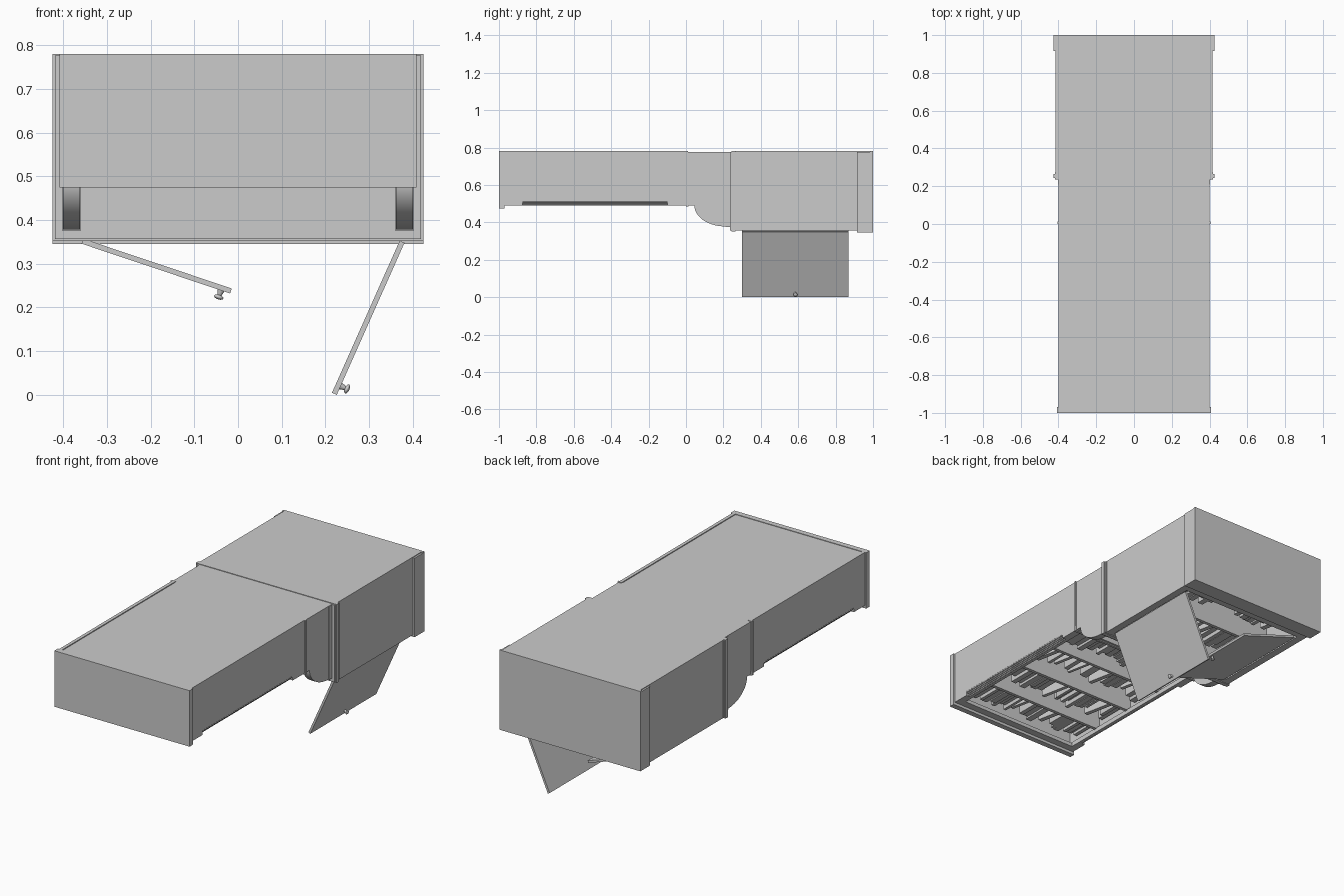
import bpy, bmesh, math, random
from mathutils import Vector, Matrix

if "Cube" in bpy.data.objects:
    bpy.data.objects.remove(bpy.data.objects["Cube"])
random.seed(4)

grey = bpy.data.materials.new("plain_grey")
grey.use_nodes = True
grey.diffuse_color = (0.6, 0.6, 0.6, 1)
grey.node_tree.nodes["Principled BSDF"].inputs["Base Color"].default_value = (0.6, 0.6, 0.6, 1)


def finish(name, bm):
    bmesh.ops.recalc_face_normals(bm, faces=bm.faces)
    mesh = bpy.data.meshes.new(name)
    bm.to_mesh(mesh)
    bm.free()
    mesh.materials.append(grey)
    obj = bpy.data.objects.new(name, mesh)
    bpy.context.collection.objects.link(obj)
    return obj


def add_box(bm, x, y, z, turn=0.0):
    """Box from three (low, high) ranges, optionally leaned about z."""
    size = [b - a for a, b in (x, y, z)]
    mid = [(a + b) / 2 for a, b in (x, y, z)]
    m = Matrix.Translation(mid) @ Matrix.Rotation(turn, 4, 'Z') @ Matrix.Diagonal((*size, 1))
    bmesh.ops.create_cube(bm, size=1, matrix=m)


def box(name, x, y, z):
    bm = bmesh.new()
    add_box(bm, x, y, z)
    return finish(name, bm)


def prism(name, points, start, step):
    """Extrude a closed outline of 3D points by a vector."""
    bm = bmesh.new()
    face = bm.faces.new([bm.verts.new(Vector(p) + Vector(start)) for p in points])
    new = bmesh.ops.extrude_face_region(bm, geom=[face])["geom"]
    bmesh.ops.translate(bm, vec=step, verts=[v for v in new if isinstance(v, bmesh.types.BMVert)])
    return finish(name, bm)


def span(s, a, b):
    return tuple(sorted((s * a, s * b)))


def smooth(obj):
    bpy.ops.object.select_all(action='DESELECT')
    obj.select_set(True)
    bpy.context.view_layer.objects.active = obj
    bpy.ops.object.shade_smooth_by_angle(angle=math.radians(40))


def book_row(name, x0, x1, base, height, z_front, z_back):
    """Books standing on a shelf, reaching toward -y."""
    bm = bmesh.new()
    x = x0
    while x < x1 - 0.05:
        w = random.uniform(0.015, 0.036)
        h = height * random.uniform(0.68, 0.92)
        z = z_front + random.uniform(0, 0.025)
        if random.random() < 0.1:
            x += 0.03
            add_box(bm, (x, x + w), (base - h, base - 0.008), (z, z_back), 0.2)
            x += 0.03
        else:
            add_box(bm, (x, x + w), (base - h, base), (z, z_back))
        x += w + 0.002
    finish(name, bm)


# Upper bookcase shell
box("upper_back_panel", (-0.38, 0.38), (-0.99, 0.24), (0.762, 0.777))
box("crown_board", (-0.4, 0.4), (-1, -0.97), (0.485, 0.78))
box("crown_front_rail", (-0.408, 0.408), (-1, -0.97), (0.475, 0.52))
box("top_rail", (-0.37, 0.37), (-0.97, -0.93), (0.49, 0.51))
box("upper_bottom_board", (-0.4, 0.4), (0, 0.025), (0.49, 0.777))
box("bottom_front_molding", (-0.405, 0.405), (0, 0.014), (0.484, 0.51))

for s, side in ((1, "left"), (-1, "right")):
    box(side + "_crown_return", span(s, 0.39, 0.408), (-1, -0.97), (0.475, 0.78))
    box(side + "_bottom_return", span(s, 0.39, 0.406), (0, 0.012), (0.484, 0.78))
    # Side wall with a chamfered fluted corner in its middle stretch
    for part, y0, y1, cut in (("head", -0.98, -0.875, 0), ("shaft", -0.875, -0.1, 0.024),
                              ("foot", -0.1, 0.01, 0)):
        outline = [(s * 0.382, 0, 0.78), (s * 0.4, 0, 0.78), (s * 0.4, 0, 0.49 + cut)]
        if cut:
            outline.append((s * (0.4 - cut), 0, 0.49))
        outline += [(s * 0.36, 0, 0.49), (s * 0.36, 0, 0.515), (s * 0.382, 0, 0.515)]
        prism(f"{side}_upper_wall_{part}", outline, (0, y0, 0), (0, y1 - y0, 0))
    bm = bmesh.new()
    for k in range(4):
        t = (k + 0.5) / 4 * 0.024
        m = Matrix.Translation((s * (0.376 + t), -0.4875, 0.49 + t)) @ Matrix.Rotation(math.pi / 2, 4, 'X')
        bmesh.ops.create_cone(bm, cap_ends=True, segments=10, radius1=0.0042, radius2=0.0042,
                              depth=0.775, matrix=m)
    smooth(finish(side + "_corner_fluting", bm))

    # Scooped bracket joining the bookcase to the cabinet
    curve = [(0, 0.21 - 0.165 * math.sin(a), 0.49 - 0.112 * math.cos(a))
             for a in (math.pi / 2 * i / 14 for i in range(15))]
    outline = [(0, 0.24, 0.777), (0, 0.24, 0.378)] + curve + [(0, 0.01, 0.49), (0, 0.01, 0.777)]
    smooth(prism(side + "_bracket", outline, (s * 0.362, 0, 0), (s * 0.038, 0, 0)))
    box(side + "_bracket_foot", span(s, 0.36, 0.402), (0.21, 0.24), (0.375, 0.775))

# Upper shelves and books
bases = [-0.75, -0.5, -0.25, 0.0]
for i, y in enumerate(bases):
    if i < 3:
        box(f"upper_shelf_{i + 1}", (-0.382, 0.382), (y, y + 0.018), (0.51, 0.765))
    book_row(f"upper_books_{i + 1}", -0.37, 0.36, y, 0.22, 0.535, 0.72)

# Cabinet shell
box("cabinet_top_slab", (-0.425, 0.425), (0.243, 0.265), (0.352, 0.78))
box("cabinet_top_lip", (-0.419, 0.419), (0.235, 0.275), (0.357, 0.777))
box("cabinet_back_panel", (-0.41, 0.41), (0.26, 0.99), (0.762, 0.78))
box("cabinet_bottom_board", (-0.4, 0.4), (0.89, 0.91), (0.37, 0.77))
box("plinth_back", (-0.425, 0.425), (0.985, 1), (0.345, 0.78))
box("plinth_front", (-0.425, 0.425), (0.915, 1), (0.345, 0.37))
box("cabinet_lower_rail", (-0.4, 0.4), (0.87, 0.92), (0.355, 0.375))
box("cabinet_upper_rail", (-0.4, 0.4), (0.27, 0.3), (0.355, 0.375))
box("cabinet_shelf", (-0.4, 0.4), (0.58, 0.598), (0.42, 0.765))
for s, side in ((1, "left"), (-1, "right")):
    box(side + "_cabinet_wall", span(s, 0.395, 0.415), (0.26, 0.99), (0.355, 0.78))
    box(side + "_cabinet_stile", span(s, 0.375, 0.414), (0.265, 0.92), (0.355, 0.375))
    box(side + "_plinth_side", span(s, 0.405, 0.425), (0.915, 1), (0.345, 0.776))
book_row("cabinet_books_upper", -0.38, 0.37, 0.58, 0.26, 0.46, 0.7)
book_row("cabinet_books_lower", -0.38, 0.37, 0.89, 0.26, 0.46, 0.7)


# Open doors with round knobs
def door(side, hinge, tip, flip):
    h, t = Vector((hinge[0], 0, hinge[1])), Vector((tip[0], 0, tip[1]))
    d = (t - h).normalized()
    out = Vector((d.z, 0, -d.x)) * flip
    back = out * -0.012
    prism(side + "_door", [h, t, t + back, h + back], (0, 0.3, 0), (0, 0.568, 0))
    bm = bmesh.new()
    seat = t - d * 0.022 + Vector((0, 0.585, 0))
    turn = out.to_track_quat('Z', 'Y').to_matrix().to_4x4()
    m = Matrix.Translation(seat + out * 0.007) @ turn
    bmesh.ops.create_cone(bm, cap_ends=True, segments=16, radius1=0.008, radius2=0.004,
                          depth=0.014, matrix=m)
    m = Matrix.Translation(seat + out * 0.016) @ turn @ Matrix.Diagonal((1, 1, 0.5, 1))
    bmesh.ops.create_uvsphere(bm, u_segments=16, v_segments=10, radius=0.011, matrix=m)
    smooth(finish(side + "_door_knob", bm))


door("left", (0.381, 0.348), (0.226, 0), -1)
door("right", (-0.358, 0.346), (-0.018, 0.232), 1)
